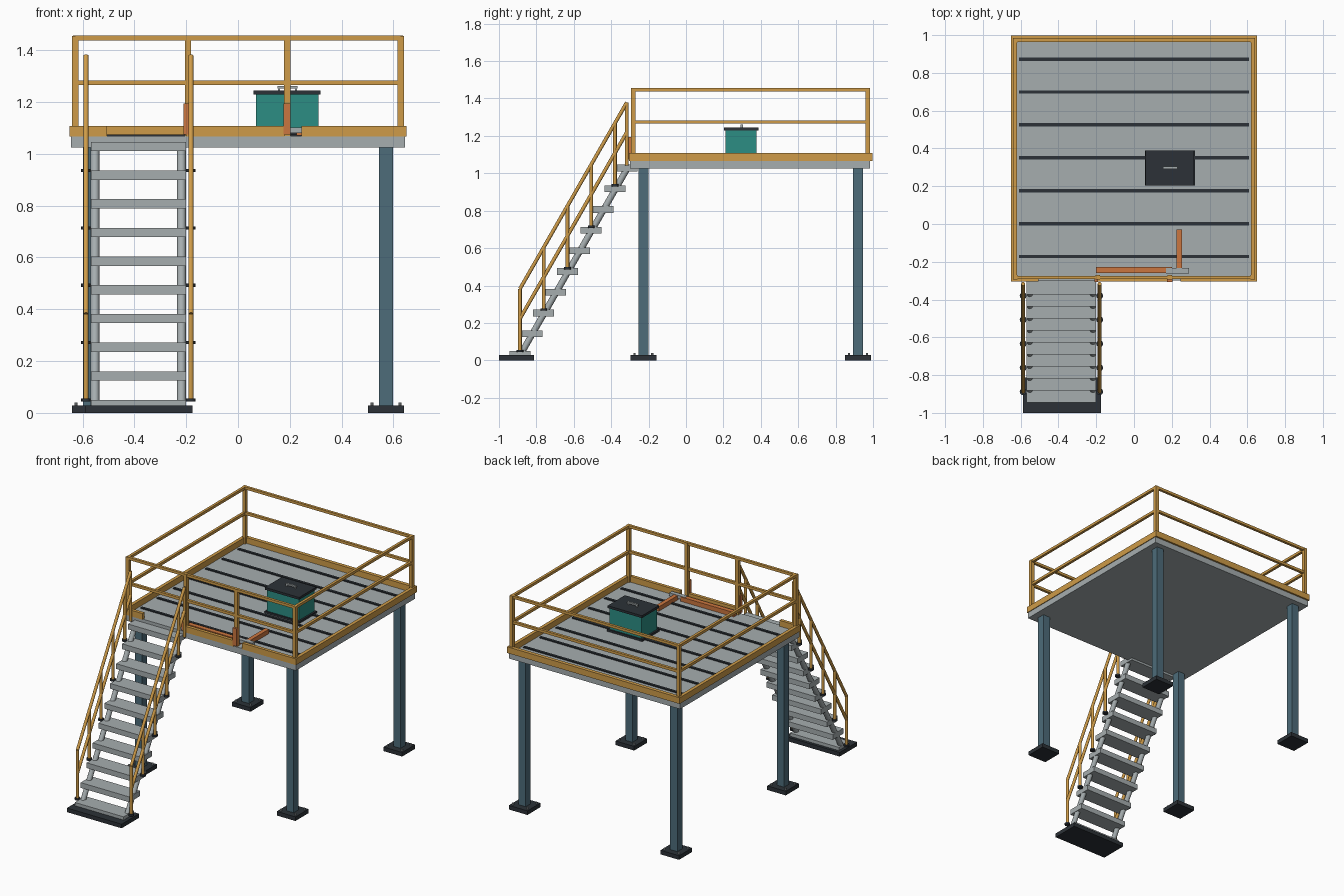
import bpy
import math
from mathutils import Vector

if "Cube" in bpy.data.objects:
    bpy.data.objects.remove(bpy.data.objects["Cube"])


def material(name, rgb):
    m = bpy.data.materials.new(name)
    m.diffuse_color = (*rgb, 1)
    m.use_nodes = True
    m.node_tree.nodes["Principled BSDF"].inputs["Base Color"].default_value = m.diffuse_color
    return m


YELLOW = material("safety yellow", (0.62, 0.33, 0.065))
BLUE = material("steel blue", (0.075, 0.15, 0.195))
GREY = material("galvanised grey", (0.38, 0.42, 0.43))
DARK = material("dark charcoal", (0.025, 0.031, 0.038))
TEAL = material("teal", (0.025, 0.27, 0.23))
ORANGE = material("orange", (0.60, 0.18, 0.05))


def box(name, x, y, z, mat):
    """Box from (min, max) ranges."""
    r = (x, y, z)
    bpy.ops.mesh.primitive_cube_add(size=1, location=[(a + b) / 2 for a, b in r])
    o = bpy.context.object
    o.name = name
    o.scale = [b - a for a, b in r]
    bpy.ops.object.transform_apply(location=False, rotation=False, scale=True)
    o.data.materials.append(mat)
    return o


def rod(name, a, b, radius, mat, sides=16):
    """Cylinder between two points."""
    a, b = Vector(a), Vector(b)
    bpy.ops.mesh.primitive_cylinder_add(vertices=sides, radius=radius,
                                        depth=(b - a).length, location=(a + b) / 2)
    o = bpy.context.object
    o.name = name
    o.rotation_euler = (b - a).to_track_quat('Z', 'Y').to_euler()
    o.data.materials.append(mat)
    bpy.ops.object.shade_smooth_by_angle(angle=math.radians(40))
    return o


# Deck slab with dark seams
box("deck", (-0.645, 0.645), (-0.30, 0.985), (1.025, 1.068), GREY)
for i in range(7):
    y = -0.172 + 0.1742 * i
    box("deck_seam", (-0.608, 0.608), (y - 0.009, y + 0.009), (1.066, 1.075), DARK)

# Columns on bolted base plates
for x in (-0.571, 0.571):
    for y in (-0.228, 0.92):
        box("column", (x - 0.027, x + 0.027), (y - 0.027, y + 0.027), (0.02, 1.03), BLUE)
        box("column_base", (x - 0.07, x + 0.07), (y - 0.07, y + 0.07), (0, 0.028), DARK)
        for sx in (-0.054, 0.054):
            for sy in (-0.048, 0.048):
                rod("anchor_bolt", (x + sx, y + sy, 0.02), (x + sx, y + sy, 0.04),
                    0.006, GREY, 8)

# Guard rails around the deck
RX, FY, BY = 0.628, -0.283, 0.972
for x, y in ((-RX, FY), (-0.193, FY), (0.19, FY), (RX, FY), (-RX, BY), (RX, BY)):
    box("guard_post", (x - 0.012, x + 0.012), (y - 0.012, y + 0.012), (1.065, 1.455), YELLOW)
for z in (1.447, 1.274):
    for y in (FY, BY):
        box("guard_rail", (-RX, RX), (y - 0.009, y + 0.009), (z - 0.009, z + 0.009), YELLOW)
    for x in (-RX, RX):
        box("guard_rail", (x - 0.009, x + 0.009), (FY, BY), (z - 0.009, z + 0.009), YELLOW)

# Toe boards, open at the stair and beside the latch
TOE = (1.066, 1.108)
for s in (-1, 1):
    box("toe_board", tuple(sorted((s * 0.627, s * 0.65))), (-0.30, 0.995), TOE, YELLOW)
box("toe_board", (-0.65, 0.65), (0.972, 0.997), TOE, YELLOW)
for x in ((-0.65, -0.505), (-0.20, 0.18), (0.245, 0.65)):
    box("toe_board", x, (-0.305, -0.283), TOE, YELLOW)

# Orange safety gate parts and grey latch bracket
box("gate_bar", (-0.20, 0.20), (-0.26, -0.228), (1.07, 1.10), ORANGE)
box("gate_arm", (0.226, 0.254), (-0.24, -0.03), (1.07, 1.10), ORANGE)
box("gate_latch", (0.175, 0.203), (-0.308, -0.285), (1.075, 1.195), ORANGE)
box("gate_hinge", (-0.210, -0.19), (-0.308, -0.285), (1.075, 1.195), ORANGE)
box("latch_bracket", (0.17, 0.29), (-0.262, -0.233), (1.08, 1.102), GREY)

# Storage bin
box("bin_base", (0.058, 0.322), (0.203, 0.388), (1.067, 1.082), DARK)
box("bin_body", (0.07, 0.31), (0.212, 0.378), (1.08, 1.23), TEAL)
box("bin_lid", (0.06, 0.318), (0.203, 0.388), (1.228, 1.244), DARK)
box("bin_handle", (0.153, 0.23), (0.292, 0.305), (1.252, 1.262), GREY)
for x in (0.155, 0.22):
    box("handle_leg", (x, x + 0.008), (0.292, 0.305), (1.242, 1.254), GREY)

# Stair: treads rise along a straight flight
Y0, Z0, DY, DZ = -0.888, 0.05, 0.0635, 0.1107


def step(i):
    return Y0 + DY * i, Z0 + DZ * i


box("stair_base", (-0.588, -0.176), (-1.0, -0.813), (0, 0.028), DARK)
for i in range(10):
    y, z = step(i)
    box("tread", (-0.568, -0.20), (y - 0.056, y + 0.056), (max(z - 0.036, 0.02), z), GREY)
for x in (-0.552, -0.218):
    rod("stringer", (x, Y0, 0.025), (x, Y0 + 9 * DY, 0.025 + 9 * DZ), 0.017, GREY)

# Stair handrails on footed posts
HEIGHT = 0.332
for x in (-0.587, -0.182):
    for i in (0, 2, 4, 6, 8, 9):
        y, z = step(i)
        rod("stair_post", (x, y, z - 0.005), (x, y, z + HEIGHT), 0.010, YELLOW)
        if i < 9:
            rod("post_foot", (x, y, z - 0.006), (x, y, z + 0.006), 0.018, DARK)
    for h in (HEIGHT, HEIGHT * 0.52):
        (ya, za), (yb, zb) = step(0), step(9)
        rod("stair_rail", (x, ya, za + h), (x, yb, zb + h), 0.010, YELLOW)
